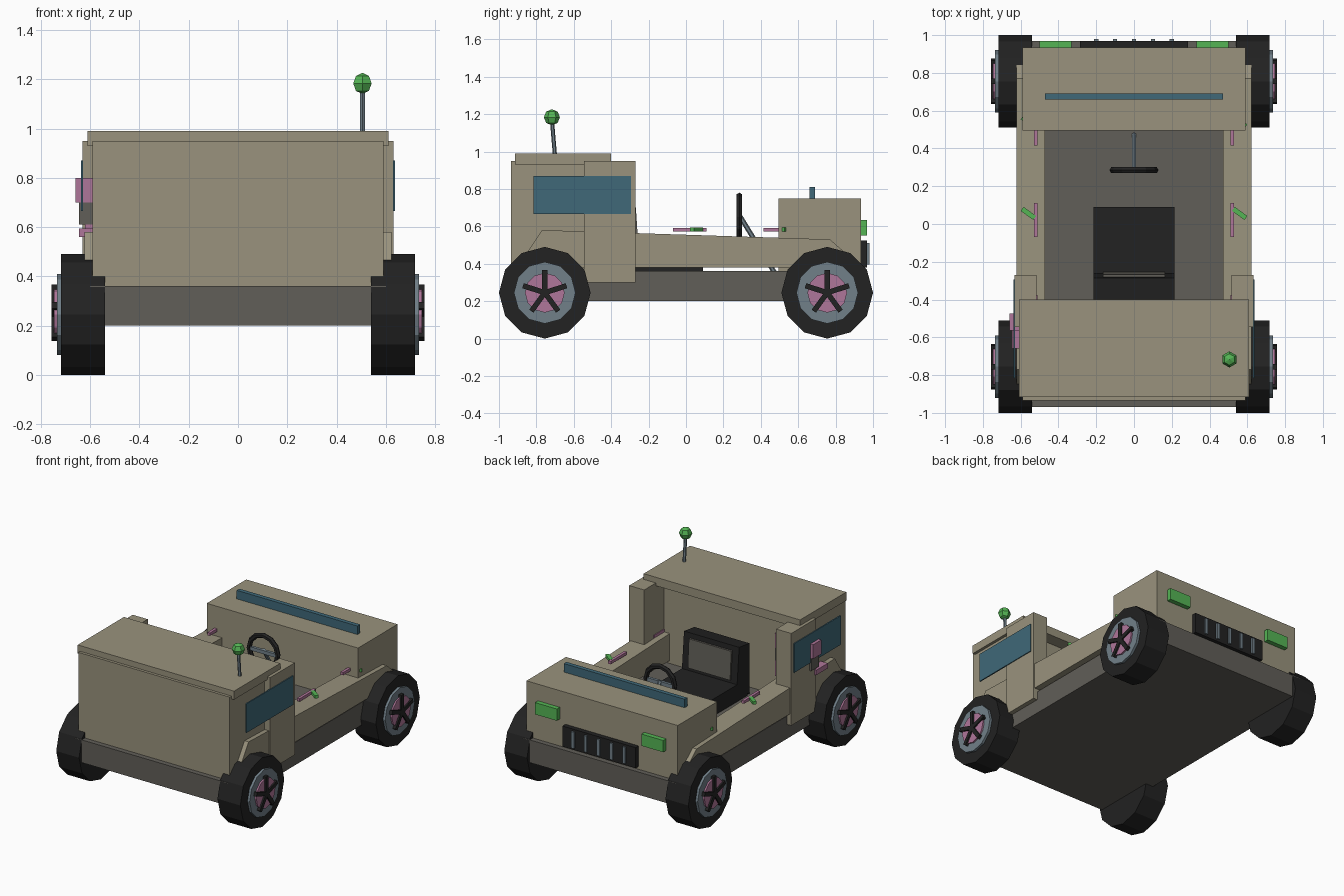
import bpy, bmesh, math
from mathutils import Vector, Matrix

if "Cube" in bpy.data.objects:
    bpy.data.objects.remove(bpy.data.objects["Cube"])


def mat(name, r, g, b):
    m = bpy.data.materials.new(name)
    m.diffuse_color = (r, g, b, 1)
    m.use_nodes = True
    m.node_tree.nodes["Principled BSDF"].inputs["Base Color"].default_value = m.diffuse_color
    return m


TAN = mat("tan paint", 0.32, 0.29, 0.205)
DARK = mat("dark grey", 0.12, 0.113, 0.098)
BLACK = mat("black rubber", 0.016, 0.016, 0.016)
STEEL = mat("blue grey steel", 0.165, 0.215, 0.25)
GLASS = mat("blue glass", 0.05, 0.14, 0.19)
PINK = mat("pink", 0.43, 0.18, 0.32)
GREEN = mat("green", 0.09, 0.46, 0.09)


def finish(name, bm, m):
    bmesh.ops.recalc_face_normals(bm, faces=bm.faces)
    me = bpy.data.meshes.new(name)
    bm.to_mesh(me)
    bm.free()
    me.materials.append(m)
    ob = bpy.data.objects.new(name, me)
    bpy.context.collection.objects.link(ob)
    return ob


def box(name, m, x, y, z, rot=None):
    """Box from (min, max) pairs, optionally turned about its own centre."""
    bm = bmesh.new()
    bmesh.ops.create_cube(bm, size=1)
    c = Vector(((x[0] + x[1]) / 2, (y[0] + y[1]) / 2, (z[0] + z[1]) / 2))
    s = Matrix.Diagonal((x[1] - x[0], y[1] - y[0], z[1] - z[0], 1))
    bm.transform(Matrix.Translation(c) @ (rot or Matrix()) @ s)
    return finish(name, bm, m)


def rod(name, m, a, b, r, sides):
    a, b = Vector(a), Vector(b)
    d = b - a
    bm = bmesh.new()
    bmesh.ops.create_cone(bm, cap_ends=True, segments=sides, radius1=r, radius2=r, depth=d.length)
    bm.transform(Matrix.Translation((a + b) / 2) @ d.to_track_quat('Z', 'Y').to_matrix().to_4x4())
    return finish(name, bm, m)


def side_profile(name, m, pts, x0, x1):
    """Extrude a (y, z) outline across x."""
    bm = bmesh.new()
    f = bm.faces.new([bm.verts.new((x0, y, z)) for y, z in pts])
    ext = bmesh.ops.extrude_face_region(bm, geom=[f])
    bmesh.ops.translate(bm, vec=(x1 - x0, 0, 0),
                        verts=[v for v in ext['geom'] if isinstance(v, bmesh.types.BMVert)])
    return finish(name, bm, m)


def sx(s, a, b):
    return tuple(sorted((s * a, s * b)))


# Main body
box("chassis", DARK, (-.6, .6), (-.97, .97), (.2, .36))
box("rear_cab", TAN, (-.59, .59), (-.935, -.49), (.36, .95))
box("roof", TAN, (-.61, .61), (-.915, -.4), (.93, .99))
box("hood", TAN, (-.59, .59), (.495, .935), (.36, .75))
box("windscreen_bar", GLASS, (-.472, .47), (.66, .69), (.75, .81))

for s, tag in ((1, "right"), (-1, "left")):
    # Sides with sloping fender ends
    side_profile(tag + "_side", TAN,
                 [(-.86, .38), (-.85, .46), (-.77, .58), (.77, .53), (.85, .46), (.86, .38)],
                 s * .47, s * .622)
    box(tag + "_pillar", TAN, sx(s, .515, .632), (-.545, -.27), (.3, .95))
    box(tag + "_window", GLASS, sx(s, .629, .638), (-.815, -.295), (.665, .87))
    # Rails and latches
    for y in (-.465, .02, .505):
        box(tag + "_rail", PINK, sx(s, .51, .53), (y - .09, y + .09), (.572, .592))
        box(tag + "_latch", GREEN, (s * .559 - .041, s * .559 + .041), (y + .023, y + .049),
            (.573, .593), Matrix.Rotation(math.radians(-36), 4, 'Z'))
    box(tag + "_headlight", GREEN, sx(s, .33, .5), (.93, .968), (.55, .633))

    # Wheels
    for y, end in ((-.755, "rear"), (.755, "front")):
        n = f"{end}_{tag}_"
        def disc(part, m, x0, x1, r):
            rod(n + part, m, (s * x0, y, .245), (s * x1, y, .245), r, 12)
        disc("tire", BLACK, .54, .718, .245)
        disc("rim", STEEL, .7, .735, .165)
        disc("hub", PINK, .72, .746, .106)
        for i in range(5):
            a = Matrix.Rotation(i * math.tau / 5, 4, 'X')
            c = a @ Vector((0, 0, .06))
            yc, zc = y + c.y, .245 + c.z
            box(n + "spoke", BLACK, sx(s, .73, .757), (yc - .014, yc + .014),
                (zc - .062, zc + .062), a)

# Grille
box("grille", BLACK, (-.285, .285), (.93, .968), (.38, .525))
for i in range(-2, 3):
    box("grille_slat", STEEL, (i * .1 - .011, i * .1 + .011), (.96, .98), (.395, .51))

# Seat
box("seat_cushion", BLACK, (-.215, .215), (-.38, .09), (.36, .48))
side_profile("seat_back", BLACK, [(-.26, .46), (-.4, .36), (-.4, .72), (-.285, .735)], -.215, .215)
side_profile("seat_panel", DARK, [(-.255, .5), (-.275, .5), (-.295, .7), (-.268, .7)], -.165, .165)

# Steering wheel: a swept ring, with cross bar and column
bm = bmesh.new()
rings = []
for i in range(12):
    a = i * math.tau / 12
    rings.append([bm.verts.new(((.112 + .018 * math.cos(b)) * math.cos(a), .285 + .018 * math.sin(b),
                                .65 + (.112 + .018 * math.cos(b)) * math.sin(a)))
                  for b in (j * math.tau / 6 for j in range(6))])
for i in range(12):
    p, q = rings[i], rings[(i + 1) % 12]
    for j in range(6):
        k = (j + 1) % 6
        bm.faces.new((p[j], p[k], q[k], q[j]))
finish("steering_wheel", bm, BLACK)
box("steering_bar", STEEL, (-.11, .11), (.275, .295), (.635, .66))
rod("steering_column", STEEL, (0, .285, .66), (0, .475, .35), .013, 6)

# Antenna with ball tip
rod("antenna", STEEL, (.505, -.7, .97), (.505, -.717, 1.17), .011, 6)
bm = bmesh.new()
bmesh.ops.create_uvsphere(bm, u_segments=6, v_segments=4, radius=.043)
bm.transform(Matrix.Translation((.505, -.717, 1.183)))
finish("antenna_ball", bm, GREEN)

# Equipment on the left of the cab
box("kit_top", PINK, (-.66, -.36), (-.565, -.475), (.7, .8))
box("kit_middle", DARK, (-.645, -.36), (-.56, -.475), (.61, .7))
box("kit_bottom", PINK, (-.62, -.36), (-.56, -.475), (.5, .61))
box("kit_handle", PINK, (-.645, -.59), (-.66, -.53), (.56, .595))
